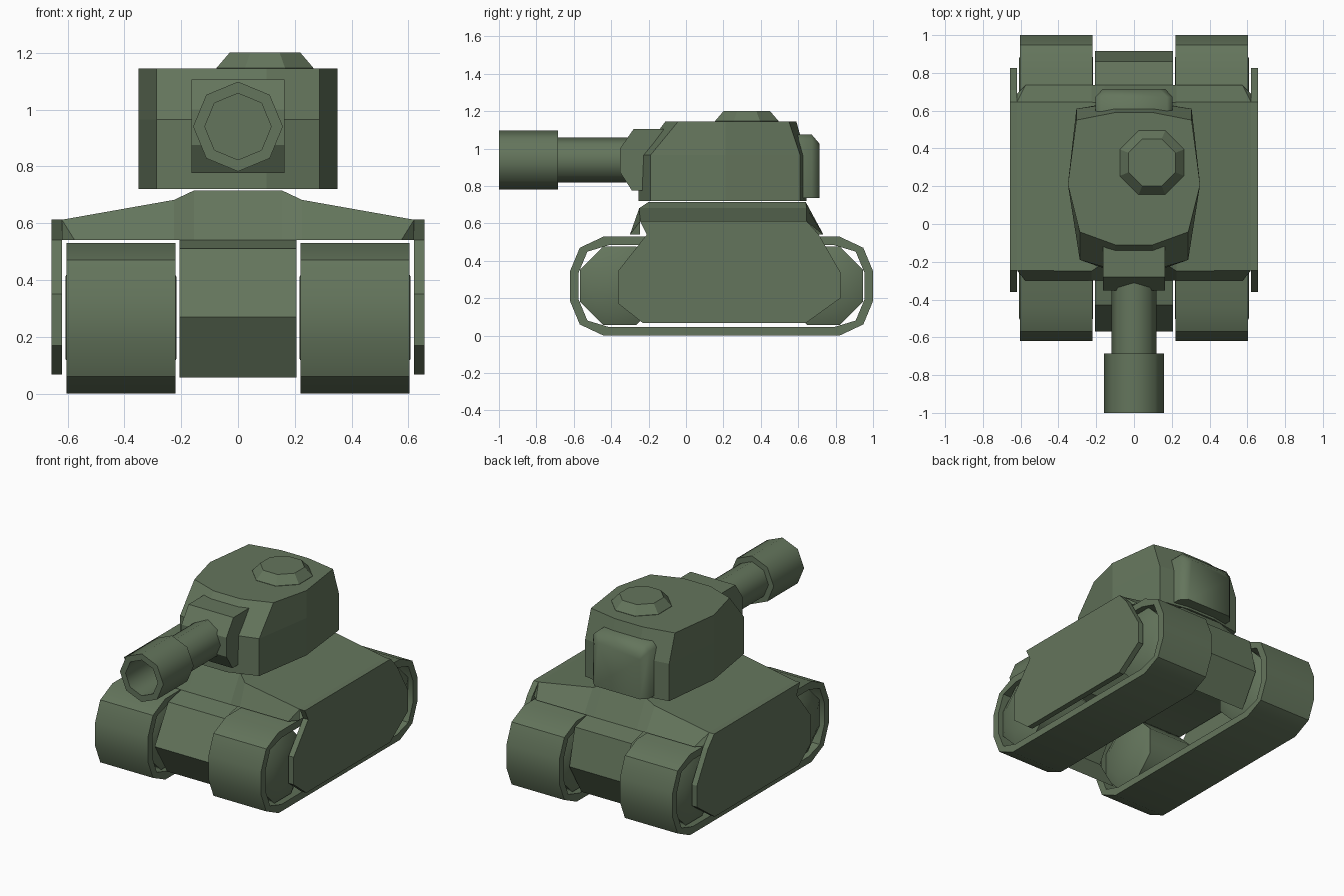
import bpy, bmesh, math

if "Cube" in bpy.data.objects:
    bpy.data.objects.remove(bpy.data.objects["Cube"])

green = bpy.data.materials.new("olive_green")
green.diffuse_color = (0.127, 0.178, 0.107, 1)
green.use_nodes = True
green.node_tree.nodes["Principled BSDF"].inputs["Base Color"].default_value = green.diffuse_color


def loft(name, rings, closed=True, caps=True, wrap=False, smooth=0):
    """Skin a row of equal-length point rings."""
    bm = bmesh.new()
    vs = [[bm.verts.new(p) for p in r] for r in rings]
    n = len(vs[0])
    pairs = list(zip(vs, vs[1:])) + ([(vs[-1], vs[0])] if wrap else [])
    for a, b in pairs:
        for i in range(n if closed else n - 1):
            j = (i + 1) % n
            bm.faces.new((a[i], a[j], b[j], b[i]))
    if caps and closed and not wrap:
        bm.faces.new(vs[0])
        bm.faces.new(vs[-1])
    bmesh.ops.remove_doubles(bm, verts=bm.verts, dist=1e-5)
    bmesh.ops.recalc_face_normals(bm, faces=bm.faces)
    if not closed:  # open shells: outside faces away from the hull middle
        f = max(bm.faces, key=lambda f: f.calc_center_median().z)
        if f.normal.z < 0:
            bmesh.ops.reverse_faces(bm, faces=bm.faces)
    me = bpy.data.meshes.new(name)
    bm.to_mesh(me)
    bm.free()
    ob = bpy.data.objects.new(name, me)
    bpy.context.collection.objects.link(ob)
    me.materials.append(green)
    if smooth:
        bpy.ops.object.select_all(action='DESELECT')
        ob.select_set(True)
        bpy.context.view_layer.objects.active = ob
        bpy.ops.object.shade_smooth_by_angle(angle=math.radians(smooth))
    return ob


def at_x(prof, x):
    return [(x, y, z) for y, z in prof]


def octagon(r, turn=0.0):
    return [(r * math.cos(math.radians(45 * i + turn)), r * math.sin(math.radians(45 * i + turn)))
            for i in range(8)]


def track_loop(t):
    """Track side profile, shrunk inward by t."""
    cy, cz, hy, hz, k = 0.19, 0.265, 0.81 - t, 0.265 - t, 1 - t * 2.2
    q = [(hy, 0.08 * k), (hy - 0.052 * k, 0.205 * k), (hy - 0.18 * k, hz)]
    q += [(-y, z) for y, z in reversed(q)]
    q += [(y, -z) for y, z in reversed(q)]
    return [(cy + y, cz + z) for y, z in q]


# Running gear: tracks, wheels and side plates
plate = [(-0.36, 0.17), (-0.36, 0.35), (-0.21, 0.54), (-0.245, 0.612), (0.645, 0.612),
         (0.71, 0.54), (0.825, 0.34), (0.825, 0.2), (0.64, 0.067), (-0.23, 0.067)]
for s, side in ((1, "right"), (-1, "left")):
    out, inn = track_loop(0), track_loop(0.046)
    loft(f"{side}_track", [at_x(out, s * .22), at_x(out, s * .603), at_x(inn, s * .603), at_x(inn, s * .22)],
         wrap=True, smooth=40)
    for cy, end in ((-0.355, "front"), (0.735, "rear")):
        rings = [[(s * x, cy + a, 0.267 + b) for a, b in octagon(r, 22.5)]
                 for x, r in ((.216, .155), (.25, .228), (.573, .228), (.608, .155))]
        loft(f"{side}_{end}_wheel", rings, smooth=50)
    loft(f"{side}_side_plate", [at_x(plate, s * .62), at_x(plate, s * .657)])

# Hull nose and tail between the tracks (open plates)
nose = [(-.295, .54), (-.43, .51), (-.57, .27), (-.44, .057)]
tail = [(.735, .54), (.86, .51), (.915, .27), (.79, .057)]
loft("hull_nose", [at_x(nose, -.206), at_x(nose, .206)], closed=False)
loft("hull_tail", [at_x(tail, -.206), at_x(tail, .206)], closed=False)


# Upper hull: sloped deck with front and rear plates
def mirror_x(half):
    return half + [(-x, y, z) for x, y, z in reversed(half)]


loft("upper_hull", [mirror_x(h) for h in (
    [(.62, -.245, .54), (.575, -.3, .54), (.225, -.3, .54), (.155, -.3, .54)],
    [(.62, -.245, .612), (.62, -.245, .612), (.225, -.25, .682), (.155, -.2, .715)],
    [(.62, .645, .612), (.62, .645, .612), (.225, .645, .682), (.155, .64, .715)],
    [(.62, .69, .54), (.575, .735, .54), (.225, .735, .54), (.155, .735, .54)])], closed=False)


# Turret: faceted plan, leaning back near the top
def turret_ring(z, f0, f1, r1, r0):
    return mirror_x([(.1, f0, z), (.287, f1, z), (.35, .21, z), (.305, r1, z), (.1, r0, z)])


loft("turret", [turret_ring(.72, -.255, -.19, .61, .645),
                turret_ring(.965, -.245, -.19, .61, .64),
                turret_ring(1.145, -.11, -.042, .55, .59)])

# Roof hatch
loft("hatch", [[(.095 + a, .325 + b, z) for a, b in octagon(r, 22.5)]
               for z, r in ((1.14, .184), (1.147, .184), (1.2, .135))])

# Stowage box on the turret rear, chamfered towards the back
def box_ring(y, w, top, c):
    return [(-w, y, .735), (w, y, .735), (w, y, top - c), (w - c, y, top),
            (-w + c, y, top), (-w, y, top - c)]


loft("rear_box", [box_ring(.56, .205, 1.075, .03), box_ring(.672, .205, 1.075, .03),
                  box_ring(.715, .165, 1.025, .03)], smooth=50)

# Gun mount block
mount = [(-.12, 1.105), (-.28, 1.105), (-.353, 1.0), (-.353, .875), (-.29, .777), (-.12, .777)]
loft("gun_mount", [at_x(mount, -.163), at_x(mount, .163)])

# Barrel with thick hollow muzzle
loft("gun_barrel", [[(a, y, .94 + b) for a, b in octagon(r)]
                    for y, r in ((-.3, .12), (-.685, .12), (-.685, .158), (-1, .158),
                                 (-1, .117), (-.7, .117))], smooth=50)
